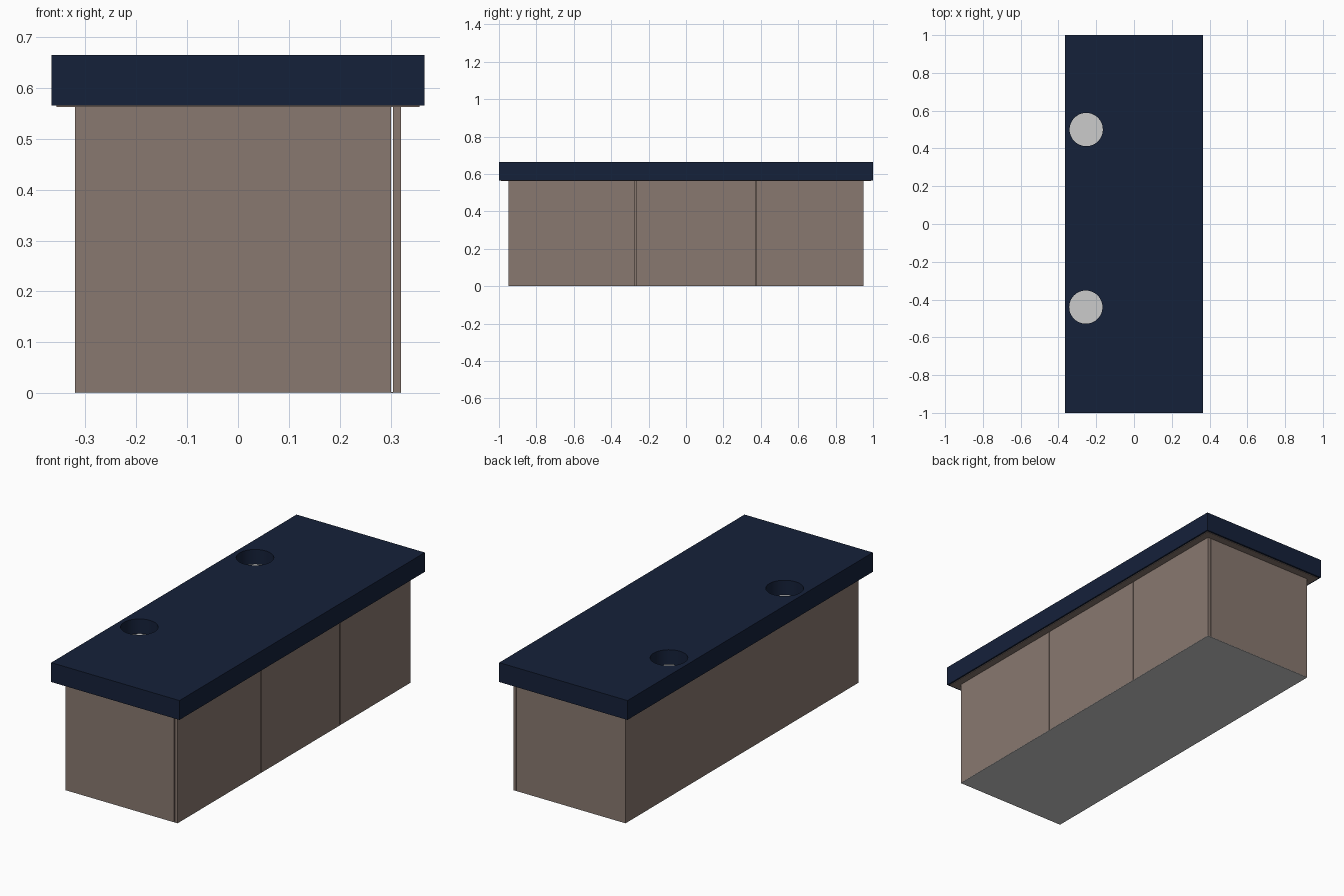
import bpy, bmesh
from mathutils import Matrix

if "Cube" in bpy.data.objects:
    bpy.data.objects.remove(bpy.data.objects["Cube"])


def material(name, rgb):
    m = bpy.data.materials.new(name)
    m.diffuse_color = (*rgb, 1)
    m.use_nodes = True
    m.node_tree.nodes["Principled BSDF"].inputs["Base Color"].default_value = m.diffuse_color
    return m


navy = material("navy", (0.0075, 0.015, 0.042))
taupe = material("taupe", (0.25, 0.19, 0.162))


def finish(name, bm, mat=None):
    me = bpy.data.meshes.new(name)
    bm.to_mesh(me)
    bm.free()
    ob = bpy.data.objects.new(name, me)
    bpy.context.collection.objects.link(ob)
    if mat:
        me.materials.append(mat)
    return ob


def box(name, x, y, z, mat=None):
    bm = bmesh.new()
    size = [b - a for a, b in (x, y, z)]
    mid = [(a + b) / 2 for a, b in (x, y, z)]
    bmesh.ops.create_cube(bm, size=1, matrix=Matrix.Translation(mid) @ Matrix.Diagonal((*size, 1)))
    return finish(name, bm, mat)


def cylinder(name, x, y, z0, z1, r, mat=None):
    bm = bmesh.new()
    bmesh.ops.create_cone(bm, cap_ends=True, segments=48, radius1=r, radius2=r, depth=z1 - z0,
                          matrix=Matrix.Translation((x, y, (z0 + z1) / 2)))
    return finish(name, bm, mat)


# Cabinet body and its grey base
box("cabinet_body", (-0.32, 0.301), (-0.95, 0.95), (0.002, 0.563), taupe)
box("base_panel", (-0.32, 0.32), (-0.95, 0.95), (0, 0.002))

# Three doors along the right side, with narrow gaps between them
edges = [-0.953, -0.27, 0.375, 0.953]
for i, (a, b) in enumerate(zip(edges, edges[1:])):
    box(f"door_{i + 1}", (0.305, 0.32), (a + 0.003, b - 0.003), (0.002, 0.562), taupe)

# Countertop with a thin underside panel
top = box("countertop", (-0.366, 0.366), (-1, 1), (0.565, 0.665), navy)
box("underside_panel", (-0.357, 0.357), (-0.99, 0.99), (0.562, 0.566), taupe)

# Two round cable holes closed by grey discs
for i, (x, y) in enumerate([(-0.255, -0.44), (-0.253, 0.5)]):
    cutter = cylinder(f"hole_cutter_{i + 1}", x, y, 0.5, 0.72, 0.088, navy)
    cutter.hide_render = True
    cutter.hide_set(True)
    mod = top.modifiers.new("cable_hole", 'BOOLEAN')
    mod.operation = 'DIFFERENCE'
    mod.solver = 'EXACT'
    mod.object = cutter
    cylinder(f"hole_disc_{i + 1}", x, y, 0.567, 0.589, 0.088)

# Bake the holes and smooth the round walls
bpy.context.view_layer.objects.active = top
top.select_set(True)
for mod in list(top.modifiers):
    bpy.ops.object.modifier_apply(modifier=mod.name)
bpy.ops.object.shade_smooth_by_angle()
